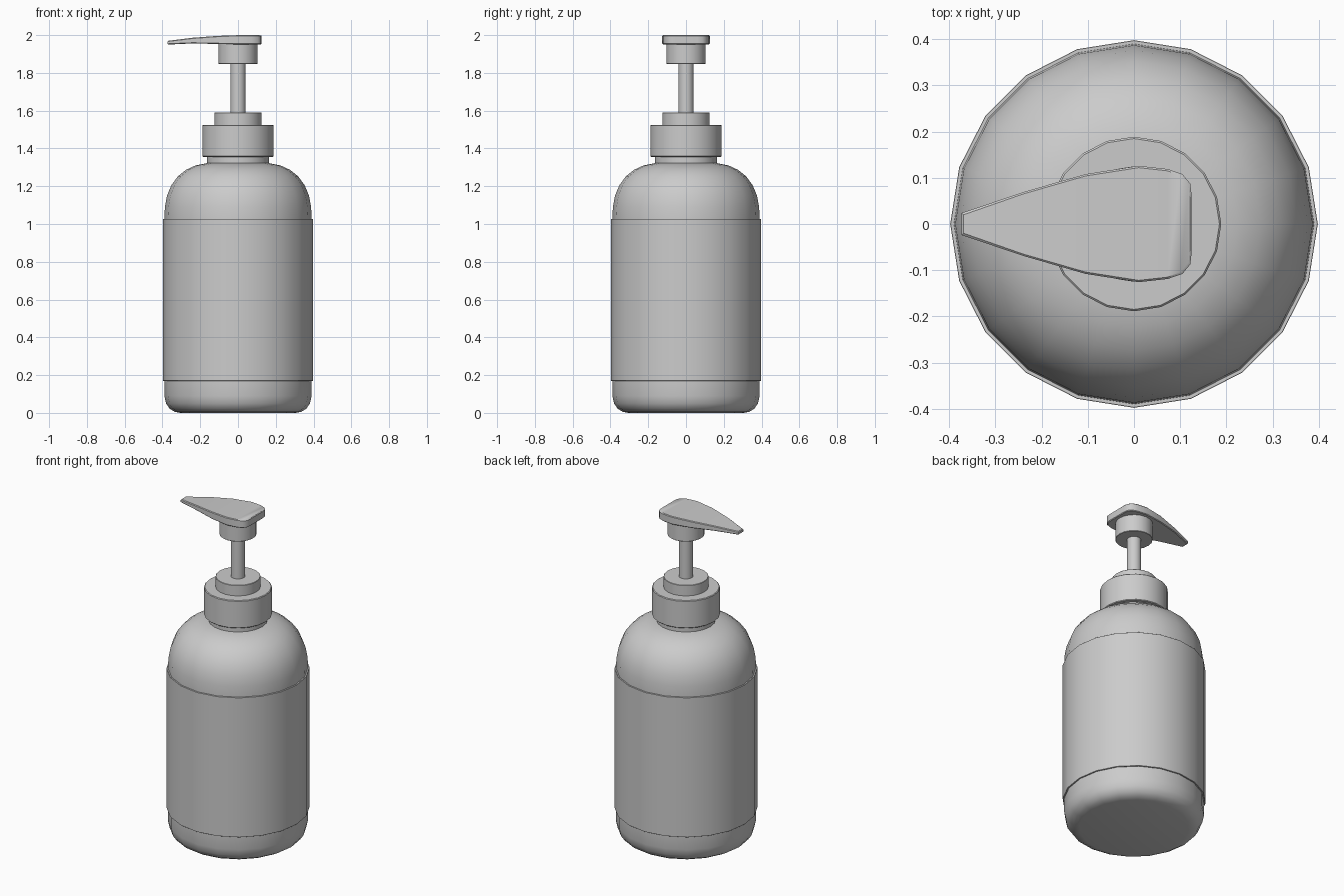
import bpy, bmesh
from math import cos, sin, tau, radians

if "Cube" in bpy.data.objects:
    bpy.data.objects.remove(bpy.data.objects["Cube"])

SIDES = 20


def finish(name, bm, angle=35):
    bmesh.ops.recalc_face_normals(bm, faces=bm.faces)
    me = bpy.data.meshes.new(name)
    bm.to_mesh(me)
    bm.free()
    ob = bpy.data.objects.new(name, me)
    bpy.context.collection.objects.link(ob)
    bpy.ops.object.select_all(action='DESELECT')
    ob.select_set(True)
    bpy.context.view_layer.objects.active = ob
    bpy.ops.object.shade_smooth_by_angle(angle=radians(angle))
    return ob


def loft(bm, rings):
    loops = [[bm.verts.new(p) for p in ring] for ring in rings]
    for a, b in zip(loops, loops[1:]):
        n = len(a)
        for i in range(n):
            j = (i + 1) % n
            bm.faces.new((a[i], a[j], b[j], b[i]))
    bm.faces.new(loops[0][::-1])
    bm.faces.new(loops[-1])


def lathe(name, profile):
    """Turn (radius, z) points around z, capped at both ends."""
    bm = bmesh.new()
    loft(bm, [[(r * cos(tau * i / SIDES), r * sin(tau * i / SIDES), z)
               for i in range(SIDES)] for r, z in profile])
    return finish(name, bm)


def disc(name, r, z0, z1, b=0.004):
    """Short cylinder with softened rims."""
    return lathe(name, [(r - b, z0), (r, z0 + b), (r, z1 - b), (r - b, z1)])


# Bottle with rounded base and shoulder, then the neck
lathe("bottle", [(0.305, 0), (0.335, 0.006), (0.362, 0.022), (0.381, 0.05),
                 (0.39, 0.09), (0.39, 0.17), (0.39, 1.03), (0.387, 1.09),
                 (0.376, 1.15), (0.353, 1.205), (0.318, 1.253),
                 (0.275, 1.287), (0.225, 1.31), (0.165, 1.322)])
disc("neck", 0.165, 1.31, 1.365, 0.001)

# Label sleeve around the body
disc("label", 0.398, 0.17, 1.027, 0.001)

# Pump: screw cap, ring, stem and head collar
disc("screw_cap", 0.189, 1.355, 1.525)
disc("cap_ring", 0.125, 1.52, 1.59, 0.002)
disc("pump_stem", 0.04, 1.58, 1.86, 0.001)
disc("head_collar", 0.104, 1.848, 1.955, 0.002)

# Pump head: teardrop outline (x, half width, bottom z, top z)
half = [(0.125, 0.06, 1.951, 1.999), (0.122, 0.087, 1.951, 1.999),
        (0.105, 0.108, 1.951, 2.0), (0.073, 0.119, 1.951, 2.0),
        (0.01, 0.126, 1.951, 2.0), (-0.105, 0.108, 1.953, 1.996),
        (-0.24, 0.069, 1.956, 1.986), (-0.373, 0.024, 1.95, 1.97)]
outline = [(x, w, a, b) for x, w, a, b in half] + \
          [(x, -w, a, b) for x, w, a, b in reversed(half)]


def inset(x, y, d):
    return (x - d if x > 0.1 else x + d if x < -0.3 else x,
            y - d if y > 0 else y + d)


bm = bmesh.new()
rows = []
for d, pick in ((0.004, lambda a, b: a), (0, lambda a, b: a + 0.004),
                (0, lambda a, b: b - 0.004), (0.004, lambda a, b: b)):
    rows.append([bm.verts.new((*inset(x, y, d), pick(a, b)))
                 for x, y, a, b in outline])
n = len(outline)
for lo, hi in zip(rows, rows[1:]):
    for i in range(n):
        j = (i + 1) % n
        bm.faces.new((lo[i], lo[j], hi[j], hi[i]))
# Strips across the top and underside follow the drooping spout
for row in (rows[0], rows[-1]):
    for i in range(len(half) - 1):
        bm.faces.new((row[i], row[i + 1], row[n - 2 - i], row[n - 1 - i]))
finish("pump_head", bm)
